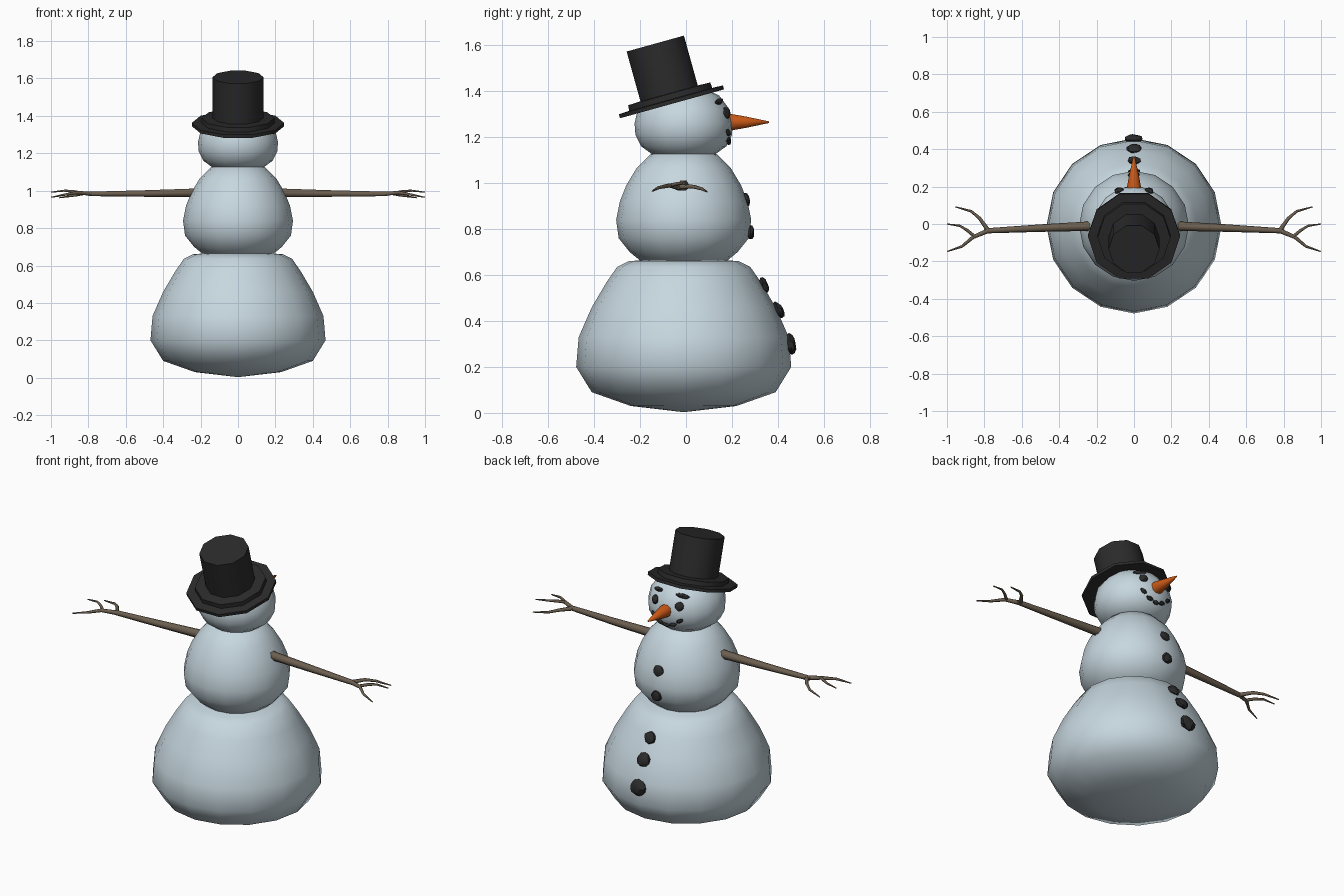
import bpy, bmesh, math, random
from mathutils import Vector, Matrix

random.seed(4)
cube = bpy.data.objects.get("Cube")
if cube:
    bpy.data.objects.remove(cube, do_unlink=True)


def material(name, rgb):
    m = bpy.data.materials.new(name)
    m.use_nodes = True
    m.diffuse_color = (*rgb, 1)
    m.node_tree.nodes["Principled BSDF"].inputs["Base Color"].default_value = (*rgb, 1)
    return m


SNOW = material("snow", (0.57, 0.68, 0.74))
BLACK = material("coal black", (0.024, 0.024, 0.025))
ORANGE = material("carrot orange", (0.60, 0.10, 0.008))
BROWN = material("twig brown", (0.15, 0.115, 0.08))


def add(name, bm, mat, angle=180):
    bmesh.ops.recalc_face_normals(bm, faces=bm.faces[:])
    mesh = bpy.data.meshes.new(name)
    bm.to_mesh(mesh)
    bm.free()
    mesh.materials.append(mat)
    ob = bpy.data.objects.new(name, mesh)
    bpy.context.collection.objects.link(ob)
    bpy.ops.object.select_all(action='DESELECT')
    ob.select_set(True)
    bpy.context.view_layer.objects.active = ob
    bpy.ops.object.shade_smooth_by_angle(angle=math.radians(angle))
    return ob


def lathe(name, profile, sides, mat, matrix, angle=180):
    """Spin (radius, height) points round the local z axis."""
    bm = bmesh.new()
    verts = [bm.verts.new((r, 0, z)) for r, z in profile]
    edges = [bm.edges.new(pair) for pair in zip(verts, verts[1:])]
    bmesh.ops.spin(bm, geom=verts + edges, cent=(0, 0, 0), axis=(0, 0, 1),
                   angle=math.tau, steps=sides, use_duplicate=False)
    bmesh.ops.remove_doubles(bm, verts=bm.verts[:], dist=0.0005)
    bm.transform(matrix)
    return add(name, bm, mat, angle)


def branch(name, points):
    """Tapered twig through (x, y, z, radius) points."""
    curve = bpy.data.curves.new(name, 'CURVE')
    curve.dimensions = '3D'
    curve.bevel_depth = 1
    curve.bevel_resolution = 1
    curve.use_fill_caps = True
    spline = curve.splines.new('POLY')
    spline.points.add(len(points) - 1)
    for p, (x, y, z, r) in zip(spline.points, points):
        p.co = (x, y, z, 1)
        p.radius = r
    curve.materials.append(BROWN)
    ob = bpy.data.objects.new(name, curve)
    bpy.context.collection.objects.link(ob)
    bpy.ops.object.select_all(action='DESELECT')
    ob.select_set(True)
    bpy.context.view_layer.objects.active = ob
    bpy.ops.object.convert(target='MESH')
    bpy.ops.object.shade_smooth_by_angle(angle=math.radians(65))


def coal(name, pos, normal, size, roll=0):
    """Lumpy flattened stone facing along its normal."""
    bm = bmesh.new()
    bmesh.ops.create_icosphere(bm, subdivisions=2, radius=1)
    for v in bm.verts:
        v.co *= random.uniform(0.88, 1.1)
    turn = Vector(normal).to_track_quat('Z', 'Y').to_matrix().to_4x4()
    bm.transform(Matrix.Translation(pos) @ turn @ Matrix.Rotation(roll, 4, 'Z')
                 @ Matrix.Diagonal((*size, 1)))
    add(name, bm, BLACK, 30)


# Snowballs
body_base = Matrix.Translation((0, -0.01, 0))
lower = [(0, 0.003), (0.23, 0.03), (0.4, 0.09), (0.468, 0.2), (0.457, 0.33),
         (0.40, 0.46), (0.335, 0.57), (0.29, 0.635), (0.24, 0.66), (0, 0.68)]
middle = [(0, 0.62), (0.18, 0.655), (0.235, 0.70), (0.283, 0.76), (0.294, 0.84),
          (0.278, 0.92), (0.25, 0.99), (0.205, 1.065), (0.145, 1.125), (0, 1.16)]
upper = [(0, 1.09), (0.13, 1.12), (0.185, 1.16), (0.21, 1.21), (0.214, 1.26),
         (0.2, 1.32), (0.155, 1.38), (0.09, 1.415), (0, 1.43)]
for name, profile in (("lower_snowball", lower), ("middle_snowball", middle),
                      ("head", upper)):
    lathe(name, profile, 16, SNOW, body_base)

# Top hat, tipped back
hat_profile = [(0, 0), (0.247, 0), (0.247, 0.018), (0.197, 0.02), (0.195, 0.045),
               (0.136, 0.047), (0.136, 0.272), (0, 0.272)]
lathe("top_hat", hat_profile, 10, BLACK,
      Matrix.Translation((0, -0.061, 1.345)) @ Matrix.Rotation(math.radians(15.5), 4, 'X'), 40)

# Carrot nose
lathe("carrot_nose", [(0, 0), (0.037, 0.02), (0.037, 0.05), (0.026, 0.11), (0.004, 0.21), (0, 0.212)],
      10, ORANGE, Matrix.Translation((0, 0.15, 1.265)) @ Matrix.Rotation(-math.pi / 2, 4, 'X'), 60)

# Coat buttons: y, z, outward tilt, radius
for i, (y, z, tilt, r) in enumerate([(0.262, 0.93, 0.2, 0.032), (0.28, 0.785, 0, 0.033),
                                     (0.34, 0.557, 0.5, 0.036), (0.403, 0.448, 0.45, 0.04),
                                     (0.455, 0.30, 0.15, 0.048)]):
    coal(f"button_{i + 1}", (0, y, z), (0, 1, tilt), (r, r, r * 0.5))


# Face stones, set on the head surface
def face_stone(name, x, z, size, roll=0):
    for (r0, z0), (r1, z1) in zip(upper, upper[1:]):
        if z0 <= z <= z1:
            r = r0 + (r1 - r0) * (z - z0) / (z1 - z0)
    y = math.sqrt(r * r - x * x)
    coal(name, (x, y - 0.01, z), (x, y, z - 1.26), size, roll)


for side, s in (("left", 1), ("right", -1)):
    face_stone(f"{side}_eye", s * 0.08, 1.305, (0.026, 0.026, 0.014))
    face_stone(f"{side}_eyebrow", s * 0.08, 1.355, (0.038, 0.013, 0.012), s * 0.2)
for i in range(5):
    t = (i - 2) / 2
    face_stone(f"mouth_stone_{i + 1}", t * 0.085, 1.178 + 0.042 * t * t,
               (0.021, 0.012, 0.012), -t * 0.6)

# Twig arms with three fingers
for side, s in (("left", 1), ("right", -1)):
    parts = {
        "arm": [(0.2, -0.01, 0.99, 0.026), (0.5, -0.022, 0.985, 0.02),
                (0.78, -0.036, 0.983, 0.014), (0.80, -0.038, 0.983, 0.012)],
        "front_finger": [(0.78, -0.034, 0.983, 0.012), (0.825, 0.03, 0.985, 0.009),
                         (0.87, 0.068, 0.975, 0.007), (0.955, 0.092, 0.962, 0.003)],
        "back_finger": [(0.78, -0.036, 0.983, 0.013), (0.86, -0.07, 0.99, 0.01),
                        (0.92, -0.12, 0.98, 0.007), (0.998, -0.147, 0.965, 0.003)],
        "middle_finger": [(0.85, -0.068, 0.99, 0.009), (0.89, -0.035, 0.998, 0.008),
                          (0.93, -0.01, 1.0, 0.006), (1.0, 0.0, 0.992, 0.003)],
    }
    for part, pts in parts.items():
        branch(f"{side}_{part}", [(s * x, y, z, r) for x, y, z, r in pts])
